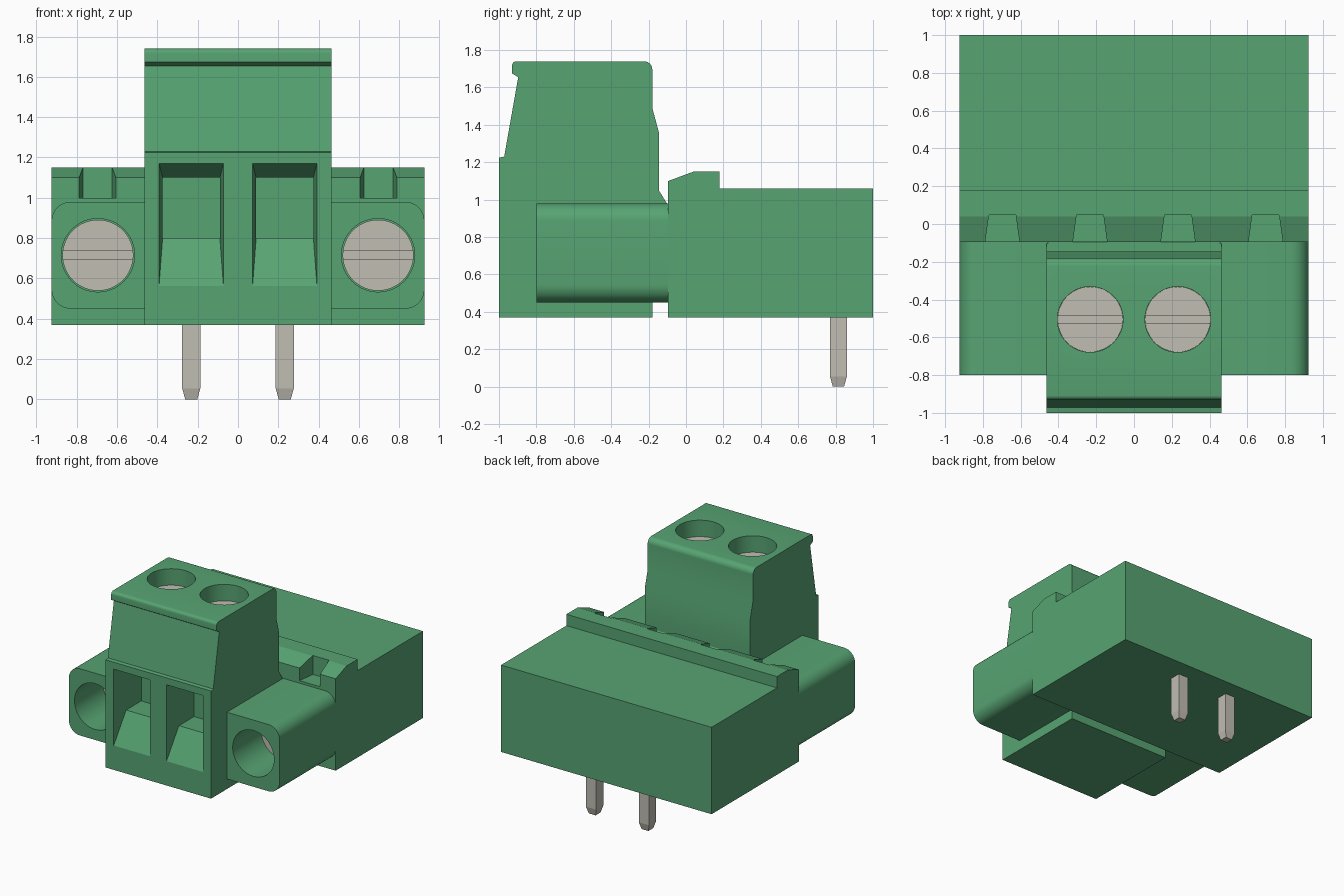
import bpy, bmesh, math
from mathutils import Matrix, Vector

cube = bpy.data.objects.get("Cube")
if cube:
    bpy.data.objects.remove(cube, do_unlink=True)


def material(name, rgb):
    m = bpy.data.materials.new(name)
    m.use_nodes = True
    m.diffuse_color = (*rgb, 1)
    m.node_tree.nodes["Principled BSDF"].inputs["Base Color"].default_value = (*rgb, 1)
    return m


GREEN = material("green plastic", (0.095, 0.37, 0.17))
METAL = material("dull metal", (0.53, 0.51, 0.45))


def finish(name, bm, mat):
    bmesh.ops.recalc_face_normals(bm, faces=bm.faces[:])
    mesh = bpy.data.meshes.new(name)
    bm.to_mesh(mesh)
    bm.free()
    mesh.materials.append(mat)
    ob = bpy.data.objects.new(name, mesh)
    bpy.context.collection.objects.link(ob)
    return ob


def prism(name, pts, axis, lo, hi, mat=GREEN):
    """Extrude a profile along x (points are y, z) or along y (points are x, z)."""
    place = (lambda a, b, t: (t, a, b)) if axis == "x" else (lambda a, b, t: (a, t, b))
    bm = bmesh.new()
    face = bm.faces.new([bm.verts.new(place(a, b, lo)) for a, b in pts])
    new = bmesh.ops.extrude_face_region(bm, geom=[face])["geom"]
    bmesh.ops.translate(bm, vec=place(0, 0, hi - lo),
                        verts=[v for v in new if isinstance(v, bmesh.types.BMVert)])
    return finish(name, bm, mat)


def hull(name, pts, mat=GREEN):
    bm = bmesh.new()
    for p in pts:
        bm.verts.new(p)
    bmesh.ops.convex_hull(bm, input=bm.verts[:])
    bmesh.ops.dissolve_limit(bm, angle_limit=0.01, verts=bm.verts[:], edges=bm.edges[:])
    return finish(name, bm, mat)


def box(name, x, y, z, mat=GREEN):
    return hull(name, [(a, b, c) for a in x for b in y for c in z], mat)


def cylinder(name, start, end, r, mat=GREEN):
    a, b = Vector(start), Vector(end)
    turn = (b - a).to_track_quat("Z", "Y").to_matrix().to_4x4()
    bm = bmesh.new()
    bmesh.ops.create_cone(bm, cap_ends=True, segments=48, radius1=r, radius2=r,
                          depth=(b - a).length,
                          matrix=Matrix.Translation((a + b) / 2) @ turn)
    return finish(name, bm, mat)


def arc(cx, cy, r, start, end, n=8):
    steps = [math.radians(start + (end - start) * i / n) for i in range(n + 1)]
    return [(cx + r * math.cos(t), cy + r * math.sin(t)) for t in steps]


def cut(ob, cutter):
    mod = ob.modifiers.new("cut", "BOOLEAN")
    mod.operation = "DIFFERENCE"
    mod.solver = "EXACT"
    mod.object = cutter
    bpy.context.view_layer.objects.active = ob
    bpy.ops.object.modifier_apply(modifier=mod.name)
    bpy.data.objects.remove(cutter, do_unlink=True)


def smooth(ob):
    bpy.ops.object.select_all(action="DESELECT")
    ob.select_set(True)
    bpy.context.view_layer.objects.active = ob
    bpy.ops.object.shade_smooth_by_angle(angle=math.radians(25))


# Header block with a raised ridge along its front edge
header = prism("header_block", [(-0.095, 0.37), (1, 0.37), (1, 1.06), (0.18, 1.06),
                                (0.18, 1.15), (0.04, 1.15), (-0.095, 1.10)],
               "x", -0.925, 0.925)
# Tapered latch notches in the ridge
for x in (-0.697, -0.233, 0.233, 0.697):
    cut(header, hull("notch_cutter", [(x + s * w, y, z) for s in (-1, 1) for z in (1.0, 1.3)
                                      for w, y in ((0.093, -0.11), (0.071, 0.048))]))

# Plug body: side profile with a lipped, rounded top
plug = prism("plug_body",
             [(-1, 0.37), (-0.18, 0.37), (-0.18, 0.45), (-0.09, 0.45), (-0.09, 0.96),
              (-0.145, 1.05), (-0.145, 1.36), (-0.18, 1.49)]
             + arc(-0.225, 1.695, 0.045, 0, 90) + arc(-0.907, 1.717, 0.023, 90, 180, 5)
             + [(-0.93, 1.675), (-0.897, 1.655), (-0.972, 1.23), (-1, 1.225)],
             "x", -0.463, 0.463)

SCREW_Z = 1.61   # height of the terminal screw heads
SCREW_Y = -0.45  # depth of the flange screw heads
for side, label in ((-1, "right"), (1, "left")):
    # Wire entry: funnel mouth, then a straight pocket
    x = side * 0.232
    cut(plug, hull("funnel_cutter", [(x + s * w, y, z) for s in (-1, 1)
                                     for w, y, zs in ((0.161, -1.01, (0.545, 1.175)),
                                                      (0.142, -0.87, (0.80, 1.10)))
                                     for z in zs]))
    cut(plug, box("pocket_cutter", (x - 0.142, x + 0.142), (-0.88, -0.68), (0.80, 1.10)))

    # Terminal screw sunk into the top
    cut(plug, cylinder("screw_hole_cutter", (x, -0.505, SCREW_Z - 0.05), (x, -0.505, 1.8), 0.174))
    screw = cylinder(label + "_terminal_screw", (x, -0.505, SCREW_Z - 0.06),
                     (x, -0.505, SCREW_Z), 0.173, METAL)
    cut(screw, box("slot_cutter", (x - 0.2, x + 0.2), (-0.523, -0.487),
                   (SCREW_Z - 0.025, SCREW_Z + 0.1)))
    smooth(screw)

    # Side flange with rounded outer corners and a deep screw hole
    profile = ([(0.455, 0.45)] + arc(0.83, 0.545, 0.095, -90, 0)
               + arc(0.83, 0.885, 0.095, 0, 90) + [(0.455, 0.98)])
    flange = prism(label + "_flange", [(side * a, b) for a, b in profile], "y", -0.8, -0.09)
    fx = side * 0.695
    cut(flange, cylinder("flange_hole_cutter", (fx, -0.9, 0.715), (fx, SCREW_Y + 0.05, 0.715), 0.182))
    smooth(flange)
    screw = cylinder(label + "_flange_screw", (fx, SCREW_Y, 0.715),
                     (fx, SCREW_Y + 0.06, 0.715), 0.176, METAL)
    cut(screw, box("slot_cutter", (fx - 0.2, fx + 0.2), (SCREW_Y - 0.1, SCREW_Y + 0.025),
                   (0.695, 0.735)))
    smooth(screw)

    # Solder pin with a tapered tip
    hull(label + "_pin", [(x + a * w, 0.815 + b * w, z) for a in (-1, 1) for b in (-1, 1)
                          for w, z in ((0.03, 0), (0.045, 0.055), (0.045, 0.40))], METAL)

smooth(plug)
